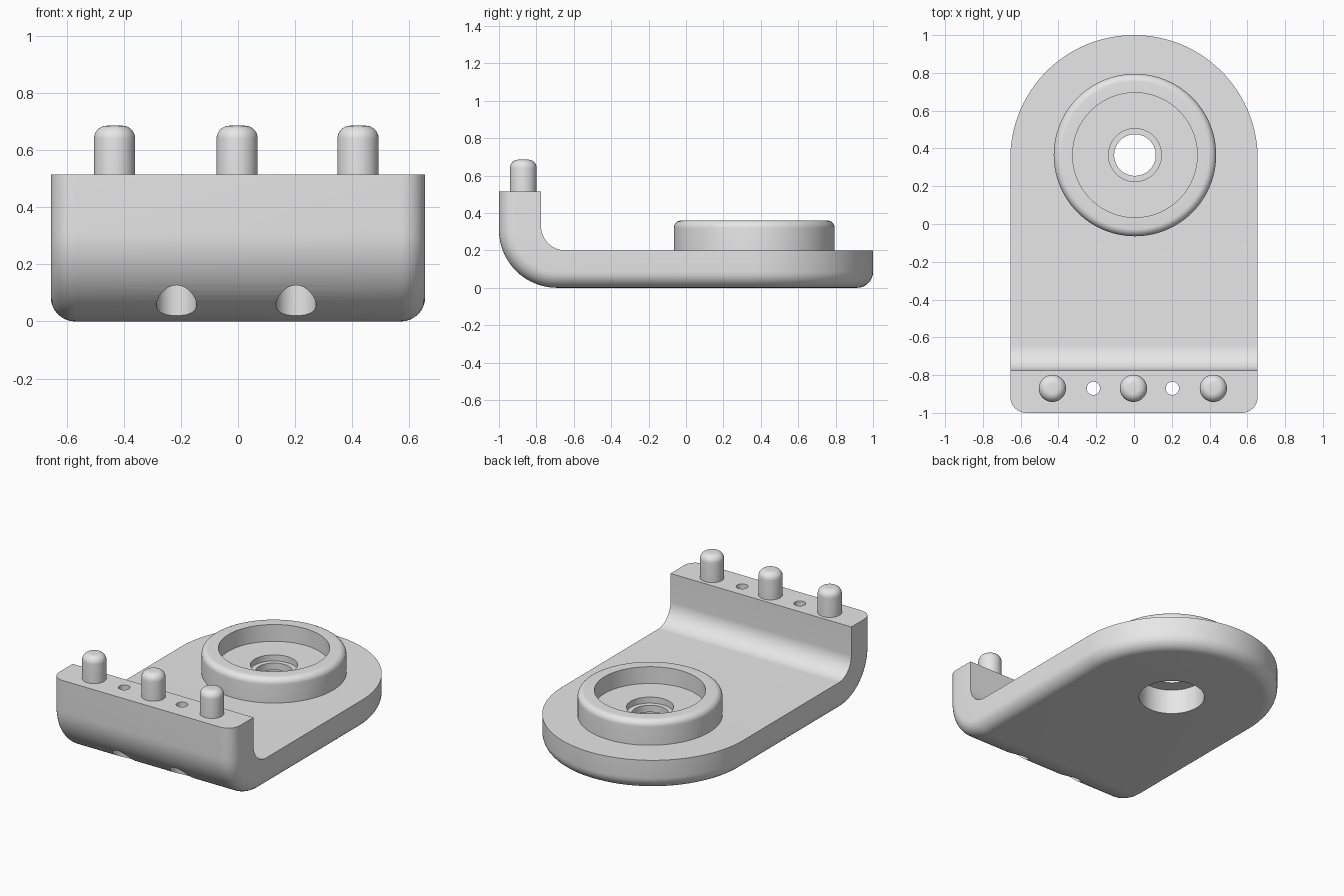
import bpy, bmesh
from math import sin, cos, pi
from mathutils import Vector

cube = bpy.data.objects.get("Cube")
if cube:
    bpy.data.objects.remove(cube, do_unlink=True)

grey = bpy.data.materials.new("light_grey")
grey.use_nodes = True
colour = (0.8, 0.8, 0.8, 1)
grey.diffuse_color = colour
grey.node_tree.nodes["Principled BSDF"].inputs["Base Color"].default_value = colour


def make_object(name, bm):
    bmesh.ops.remove_doubles(bm, verts=bm.verts, dist=1e-5)
    bmesh.ops.recalc_face_normals(bm, faces=bm.faces)
    mesh = bpy.data.meshes.new(name)
    bm.to_mesh(mesh)
    bm.free()
    mesh.materials.append(grey)
    obj = bpy.data.objects.new(name, mesh)
    bpy.context.collection.objects.link(obj)
    return obj


def activate(obj):
    bpy.ops.object.select_all(action='DESELECT')
    obj.select_set(True)
    bpy.context.view_layer.objects.active = obj


def smooth(obj):
    activate(obj)
    bpy.ops.object.shade_smooth_by_angle()


def lathe(name, profile, x, y, closed=False, steps=64):
    """Turn (radius, height) points round a vertical axis at x, y."""
    bm = bmesh.new()
    rings = [[bm.verts.new((x + r * cos(2 * pi * k / steps), y + r * sin(2 * pi * k / steps), z))
              for k in range(steps)] for r, z in profile]
    pairs = list(zip(rings, rings[1:]))
    if closed:
        pairs.append((rings[-1], rings[0]))
    else:
        bm.faces.new(rings[0])
        bm.faces.new(rings[-1])
    for a, b in pairs:
        for k in range(steps):
            j = (k + 1) % steps
            bm.faces.new((a[k], a[j], b[j], b[k]))
    return make_object(name, bm)


def round_over(radius, top, fillet, n=8):
    """Quarter-round profile from the top face down to the side."""
    return [(radius - fillet + fillet * sin(a), top - fillet + fillet * cos(a))
            for a in (i * pi / 2 / n for i in range(n + 1))]


# Bent plate: dimensions
HALF, EDGE = 0.655, 0.085
WALL_TOP, WALL_IN, FLOOR = 0.515, -0.775, 0.2
R_OUT, R_IN = 0.31, 0.13
ARC_Y = 1 - HALF

# Stations along the plate: half-width rule, outer point, inner point, outer normal
stations = [(None, Vector((0, -1, WALL_TOP)), Vector((0, WALL_IN, WALL_TOP)), Vector((0, 1, 0)))]
BEND = 20
for i in range(BEND + 1):
    a = i * pi / 2 / BEND
    n = Vector((0, cos(a), sin(a)))
    stations.append((None, Vector((0, -1 + R_OUT, R_OUT)) - n * R_OUT,
                     Vector((0, WALL_IN + R_IN, FLOOR + R_IN)) - n * R_IN, n))
ROUND = 40
for i in range(ROUND + 1):
    stations.append((i * pi / 2 / ROUND, Vector((0, ARC_Y, 0)),
                     Vector((0, ARC_Y, FLOOR)), Vector((0, 0, 1))))


def ring_point(station, side, inset, height):
    a, outer, inner, n = station
    p = inner.copy() if height is None else outer + n * height
    p.x = side * (HALF - inset)
    if a is not None:
        p.x = side * (HALF - inset) * cos(a)
        p.y += (HALF - inset) * sin(a)
    return p


# Bent plate: rounded outer edge layers, then the inner face
layers = [(EDGE * (1 - sin(a)), EDGE * (1 - cos(a)))
          for a in (i * pi / 2 / 8 for i in range(9))] + [(0, None)]
bm = bmesh.new()
grid = {s: [[bm.verts.new(ring_point(st, s, d, h)) for st in stations] for d, h in layers]
        for s in (1, -1)}
for i in range(len(stations) - 1):
    for s in (1, -1):
        for lo, hi in zip(grid[s], grid[s][1:]):
            bm.faces.new((lo[i], lo[i + 1], hi[i + 1], hi[i]))
    for k in (0, -1):
        r, l = grid[1][k], grid[-1][k]
        bm.faces.new((r[i], r[i + 1], l[i + 1], l[i]))
bm.faces.new([row[0] for row in grid[1]] + [row[0] for row in reversed(grid[-1])])
plate = make_object("bent_plate", bm)

# Cut the bearing hole and the two stepped screw holes
BOSS_X, BOSS_Y, PEG_Y = 0.005, 0.365, -0.87
cutters = [lathe("bearing_hole_cutter", [(0.2, -0.1), (0.2, 0.3)], BOSS_X, BOSS_Y)]
for x in (-0.215, 0.203):
    cutters.append(lathe("screw_hole_cutter",
                         [(0.07, -0.1), (0.07, 0.25), (0.035, 0.25), (0.035, 0.7)], x, PEG_Y))
for cutter in cutters:
    cutter.hide_render = True
    activate(plate)
    mod = plate.modifiers.new("hole", 'BOOLEAN')
    mod.operation, mod.solver, mod.object = 'DIFFERENCE', 'EXACT', cutter
    bpy.ops.object.modifier_apply(modifier=mod.name)
    bpy.data.objects.remove(cutter, do_unlink=True)
smooth(plate)

# Round boss with a stepped pocket
boss = lathe("round_boss",
             [(0.11, 0.165), (0.11, 0.21), (0.14, 0.21), (0.14, 0.25), (0.33, 0.25), (0.33, 0.36)]
             + round_over(0.43, 0.36, 0.04) + [(0.43, FLOOR), (0.2, FLOOR), (0.2, 0.165)],
             BOSS_X, BOSS_Y, closed=True, steps=96)
smooth(boss)

# Three locating pegs
for name, x in (("right_peg", -0.432), ("middle_peg", -0.003), ("left_peg", 0.42)):
    smooth(lathe(name, round_over(0.072, 0.685, 0.045) + [(0.072, WALL_TOP)], x, PEG_Y, steps=48))
